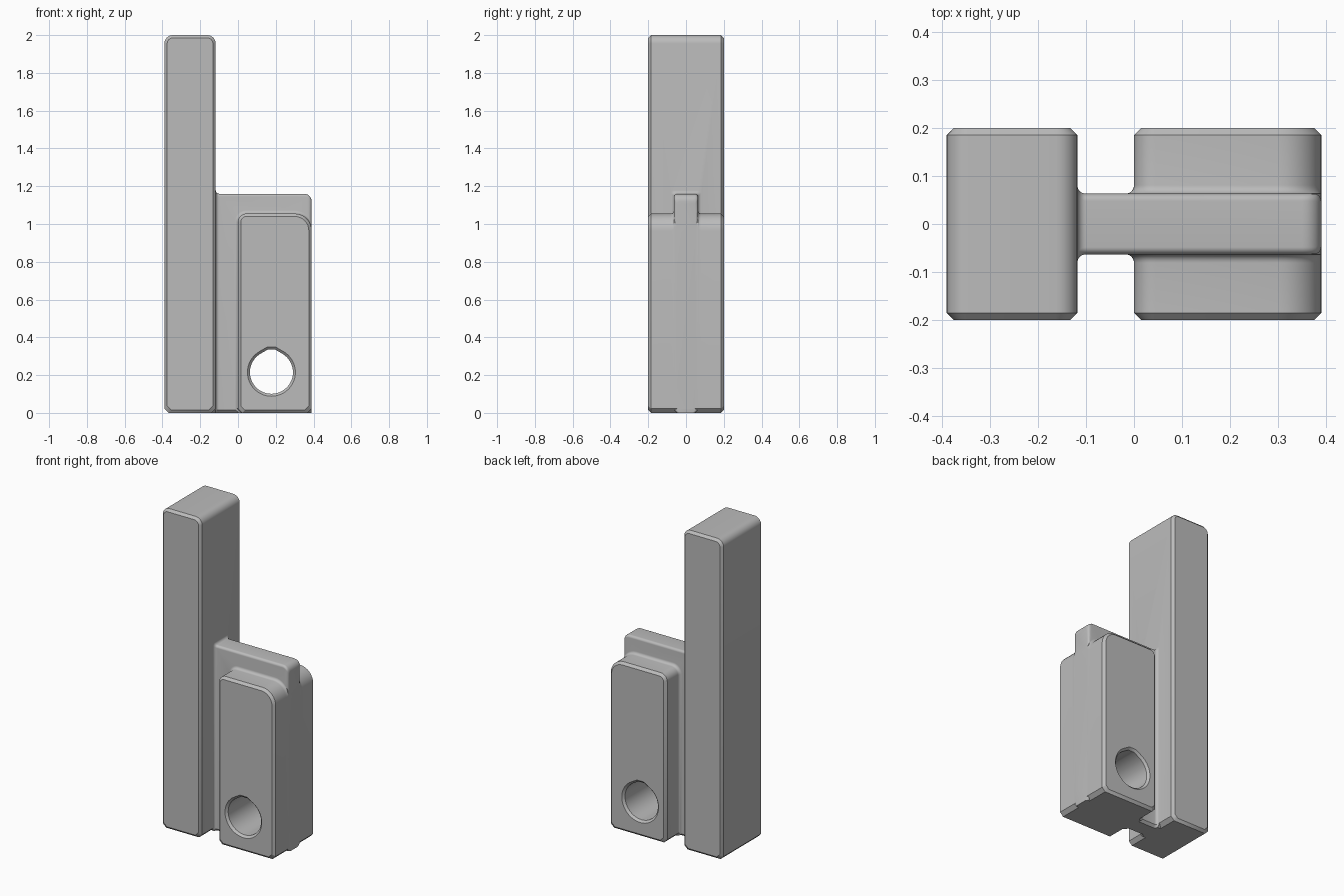
import bpy, bmesh
from math import sin, cos, pi, radians, sqrt

if "Cube" in bpy.data.objects:
    bpy.data.objects.remove(bpy.data.objects["Cube"], do_unlink=True)

grey = bpy.data.materials.new("plain grey")
grey.use_nodes = True
grey.diffuse_color = (0.5, 0.5, 0.5, 1)
grey.node_tree.nodes["Principled BSDF"].inputs["Base Color"].default_value = (0.5, 0.5, 0.5, 1)

DEPTH, HALF_WEB, CHAMFER, FILLET = 0.2, 0.063, 0.015, 0.018
RIGHT, BAR_FACE, WEB_TOP = 0.39, -0.118, 1.16


def rounded_rect(u0, u1, v0, v1, foot, r_right, r_left, seg=8):
    """Outline with chamfered bottom corners and rounded top corners."""
    pts = [(u0, v0 + foot), (u0 + foot, v0), (u1 - foot, v0), (u1, v0 + foot)]
    for r, cu, start in ((r_right, u1 - r_right, 0), (r_left, u0 + r_left, pi / 2)):
        for i in range(seg + 1):
            a = start + pi / 2 * i / seg
            pts.append((cu + r * cos(a), v1 - r + r * sin(a)))
    return pts


def loft(name, sections, axis):
    """Skin matching outlines placed along the x or y axis."""
    bm = bmesh.new()
    rings = []
    for pos, pts in sections:
        rings.append([bm.verts.new((pos, u, v) if axis == "x" else (u, pos, v)) for u, v in pts])
    for a, b in zip(rings, rings[1:]):
        for i in range(len(a)):
            j = (i + 1) % len(a)
            bm.faces.new((a[i], a[j], b[j], b[i]))
    bm.faces.new(rings[0])
    bm.faces.new(rings[-1])
    bmesh.ops.recalc_face_normals(bm, faces=bm.faces)
    mesh = bpy.data.meshes.new(name)
    bm.to_mesh(mesh)
    bm.free()
    mesh.materials.append(grey)
    obj = bpy.data.objects.new(name, mesh)
    bpy.context.collection.objects.link(obj)
    return obj


def mirrored(half):
    """Repeat front sections on the back."""
    return half + [(-y, pts) for y, pts in reversed(half)]


def flare(t):
    """Distance from wall and outward growth of a concave fillet."""
    return FILLET * (1 - sin(t)), FILLET * (1 - cos(t))


STEPS = [radians(15 * i) for i in range(7)]

# Tall bar with chamfered front and back
bar = loft("tall_bar", mirrored([
    (-DEPTH + CHAMFER - c, rounded_rect(-RIGHT + c, BAR_FACE - c, c, 2 - c, 0.022, 0.045 - c, 0.045 - c))
    for c in (CHAMFER, 0)]), "y")

# Thick block, flaring into the web with a fillet
half = [(-DEPTH, rounded_rect(CHAMFER, RIGHT - CHAMFER, CHAMFER, 1.055 - CHAMFER, 0.022, 0.075, 0.03)),
        (-DEPTH + CHAMFER, rounded_rect(0, RIGHT, 0, 1.055, 0.022, 0.09, 0.045))]
for t in STEPS:
    gap, grow = flare(t)
    half.append((-HALF_WEB - gap, rounded_rect(-grow, RIGHT, 0, 1.055 + grow, 0.022, 0.09, 0.045 + grow)))
block = loft("thick_block", mirrored(half), "y")

# Thin web: root inside the bar, fillet at the bar, rounded free end
sections = []
for t in reversed(STEPS):
    gap, grow = flare(t)
    w = HALF_WEB + grow
    sections.append((BAR_FACE + gap, rounded_rect(-w, w, 0, WEB_TOP + grow, 0.015, 0.015, 0.015)))
sections.insert(0, (-0.25, sections[0][1]))
R = 0.04
for t in STEPS:
    x = RIGHT - R + R * sin(t)
    d = min(1, max(0, x - RIGHT + CHAMFER) / CHAMFER)
    w = HALF_WEB - CHAMFER * (1 - sqrt(1 - d * d))
    sections.append((x, rounded_rect(-w, w, 0, WEB_TOP - R * (1 - cos(t)), 0.015, 0.015, 0.015)))
web = loft("thin_web", sections, "x")


# Countersunk hole with a clipped teardrop top
def teardrop(r):
    pts = [(r * cos(a), r * sin(a)) for a in (radians(120 + 7.5 * i) for i in range(41))]
    pts += [(0.18 * r, 1.05 * r), (-0.18 * r, 1.05 * r)]
    return [(0.177 + u, 0.215 + v) for u, v in pts]


hole = loft("hole_cutter", mirrored([(-DEPTH - 0.02, teardrop(0.147)), (-DEPTH + 0.013, teardrop(0.114))]), "y")

# Merge the parts and cut the hole
bpy.ops.object.select_all(action="DESELECT")
bpy.context.view_layer.objects.active = bar
bar.select_set(True)
for other, operation in ((web, "UNION"), (block, "UNION"), (hole, "DIFFERENCE")):
    mod = bar.modifiers.new(other.name, "BOOLEAN")
    mod.operation, mod.object, mod.solver = operation, other, "EXACT"
    bpy.ops.object.modifier_apply(modifier=mod.name)
    bpy.data.objects.remove(other, do_unlink=True)
bar.name = "bracket_body"
bpy.ops.object.shade_smooth_by_angle(angle=radians(30))
